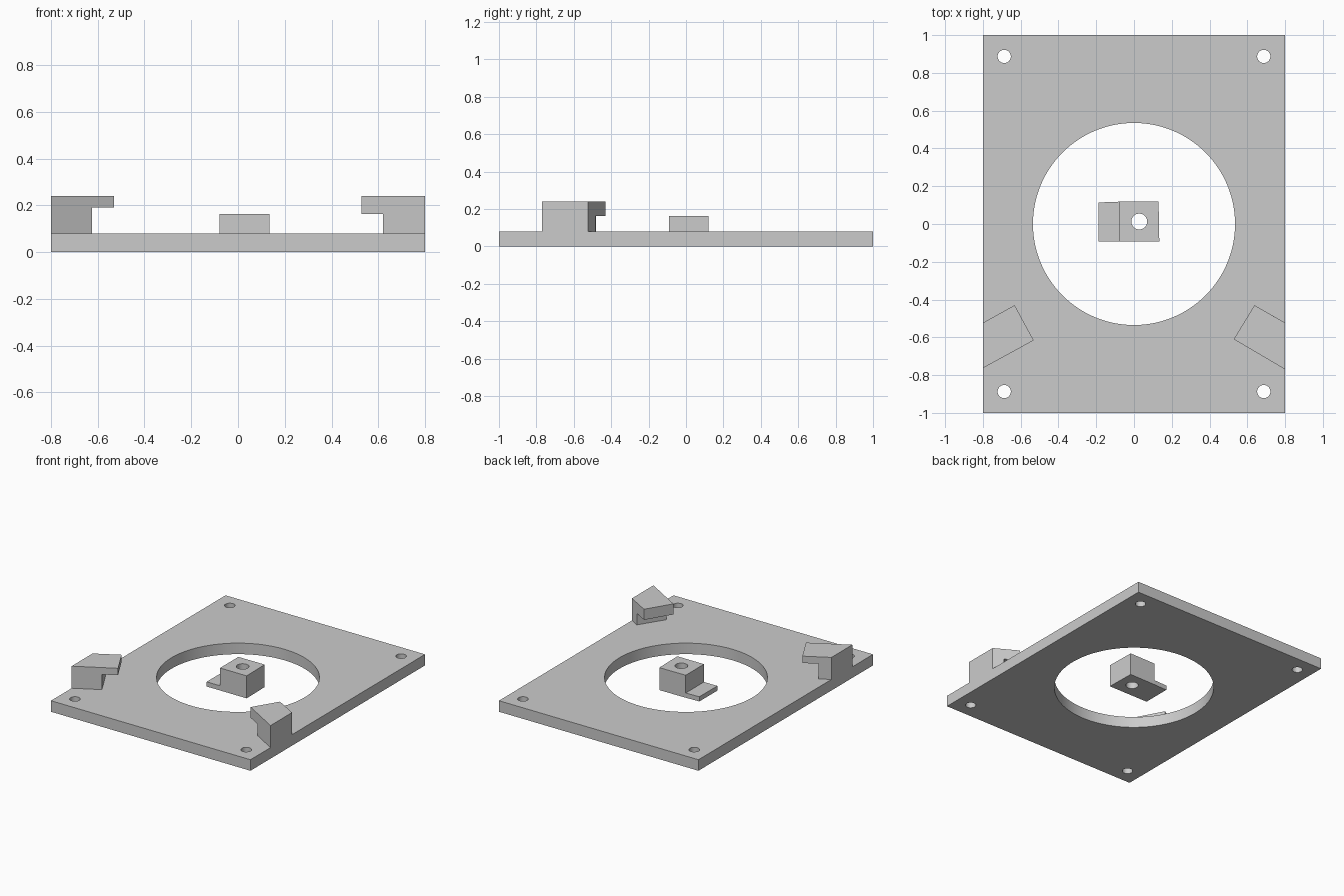
import bpy
import bmesh
from mathutils import Vector

cube = bpy.data.objects.get("Cube")
if cube:
    bpy.data.objects.remove(cube, do_unlink=True)

# Single grey finish
grey = bpy.data.materials.new("light_grey")
grey.use_nodes = True
COLOUR = (0.6, 0.6, 0.6, 1.0)
grey.diffuse_color = COLOUR
grey.node_tree.nodes["Principled BSDF"].inputs["Base Color"].default_value = COLOUR


def prism(name, outline, bottom, top):
    """Extrude a flat outline from one height to another."""
    bm = bmesh.new()
    face = bm.faces.new([bm.verts.new((x, y, bottom)) for x, y in outline])
    raised = bmesh.ops.extrude_face_region(bm, geom=[face])["geom"]
    verts = [v for v in raised if isinstance(v, bmesh.types.BMVert)]
    bmesh.ops.translate(bm, verts=verts, vec=Vector((0, 0, top - bottom)))
    bmesh.ops.recalc_face_normals(bm, faces=bm.faces)
    mesh = bpy.data.meshes.new(name)
    bm.to_mesh(mesh)
    bm.free()
    mesh.materials.append(grey)
    obj = bpy.data.objects.new(name, mesh)
    bpy.context.collection.objects.link(obj)
    return obj


def select_only(obj):
    bpy.ops.object.select_all(action="DESELECT")
    obj.select_set(True)
    bpy.context.view_layer.objects.active = obj


def drill(obj, x, y, radius, sides):
    """Cut a round hole straight through an object."""
    bpy.ops.mesh.primitive_cylinder_add(vertices=sides, radius=radius, depth=1, location=(x, y, 0))
    cutter = bpy.context.object
    cutter.data.materials.append(grey)
    cutter.hide_render = True
    select_only(obj)
    cut = obj.modifiers.new("hole", "BOOLEAN")
    cut.operation = "DIFFERENCE"
    cut.solver = "EXACT"
    cut.object = cutter
    bpy.ops.object.modifier_apply(modifier=cut.name)
    bpy.data.objects.remove(cutter, do_unlink=True)


def smooth(obj):
    select_only(obj)
    bpy.ops.object.shade_smooth_by_angle(angle=0.5)


PLATE = 0.08
TOP = 0.24

# Base plate with a large opening and four screw holes
plate = prism("base_plate", [(-0.8, -1), (0.8, -1), (0.8, 1), (-0.8, 1)], 0, PLATE)
drill(plate, 0, 0, 0.535, 128)
for sx in (-1, 1):
    for sy in (-1, 1):
        drill(plate, sx * 0.687, sy * 0.887, 0.035, 32)
smooth(plate)

# Loose centre block with a bore and a thin side tab
block = prism("centre_block", [(-0.08, -0.092), (0.134, -0.092), (0.13, 0.12), (-0.08, 0.118)], 0, 0.163)
drill(block, 0.028, 0.013, 0.042, 48)
smooth(block)
prism("centre_tab", [(-0.187, -0.092), (-0.08, -0.092), (-0.08, 0.118), (-0.187, 0.114)], 0, 0.034)


def clip(side, outer_back, tip_back, tip_front, outer_front, stem_back, stem_front, lip):
    """Angled hook: narrow stem below, overhanging head above."""
    prism(side + "_clip_stem", [outer_back, stem_back, stem_front, outer_front], PLATE, lip)
    prism(side + "_clip_head", [outer_back, tip_back, tip_front, outer_front], lip, TOP)


# Two angled clips on the front half of the plate
clip("right", (-0.8, -0.523), (-0.632, -0.43), (-0.531, -0.616), (-0.8, -0.763),
     (-0.725, -0.482), (-0.624, -0.667), 0.19)
clip("left", (0.8, -0.523), (0.638, -0.43), (0.528, -0.61), (0.8, -0.77),
     (0.734, -0.485), (0.62, -0.664), 0.163)
